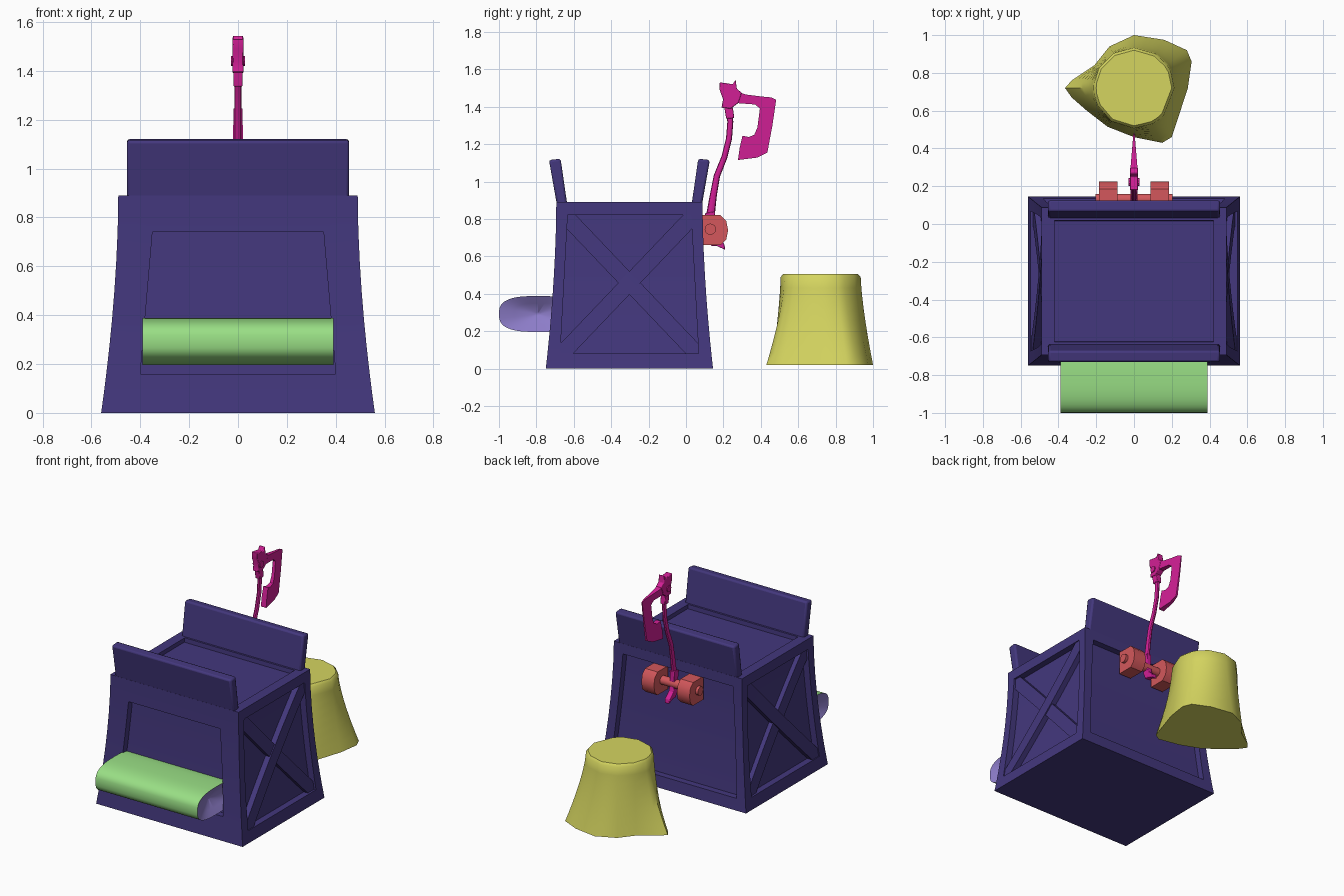
import bpy, bmesh, math
from mathutils import Vector

if "Cube" in bpy.data.objects:
    bpy.data.objects.remove(bpy.data.objects["Cube"])

CY, TOP = -0.3025, 0.89          # crate centre in y, crate height


def mat(name, hexcol):
    lin = [(int(hexcol[i:i + 2], 16) / 255) ** 2.2 for i in (0, 2, 4)]
    m = bpy.data.materials.new(name)
    m.diffuse_color = (*lin, 1)
    m.use_nodes = True
    m.node_tree.nodes["Principled BSDF"].inputs["Base Color"].default_value = m.diffuse_color
    return m


PURPLE = mat("dark_purple", "453a7c")
LILAC = mat("lilac", "8c7cc8")
GREEN = mat("green", "98de84")
YELLOW = mat("yellow", "d4d460")
RED = mat("red", "d2585c")
PINK = mat("pink", "d02494")


def finish(name, bm, *mats, bevel=0, angle=35):
    bmesh.ops.remove_doubles(bm, verts=bm.verts, dist=1e-4)
    bmesh.ops.recalc_face_normals(bm, faces=bm.faces)
    me = bpy.data.meshes.new(name)
    bm.to_mesh(me)
    bm.free()
    ob = bpy.data.objects.new(name, me)
    bpy.context.collection.objects.link(ob)
    for m in mats:
        me.materials.append(m)
    if bevel:
        b = ob.modifiers.new("bevel", 'BEVEL')
        b.width, b.segments = bevel, 2
    bpy.ops.object.select_all(action='DESELECT')
    bpy.context.view_layer.objects.active = ob
    ob.select_set(True)
    bpy.ops.object.shade_smooth_by_angle(angle=math.radians(angle))
    return ob


def face(bm, pts):
    return bm.faces.new([bm.verts.new(p) for p in pts])


def loft(bm, rings, caps=True):
    vs = [[bm.verts.new(p) for p in r] for r in rings]
    n = len(vs[0])
    for a, b in zip(vs, vs[1:]):
        for i in range(n):
            bm.faces.new((a[i], a[(i + 1) % n], b[(i + 1) % n], b[i]))
    if caps:
        bm.faces.new(vs[0])
        bm.faces.new(vs[-1])


def prism(name, pts, half, m, x=0, bevel=0):
    """Side-view (y, z) outline given thickness in x; half may vary with y."""
    h = half if callable(half) else (lambda y: half)
    bm = bmesh.new()
    loft(bm, [[(x + s * h(y), y, z) for y, z in pts] for s in (-1, 1)])
    return finish(name, bm, m, bevel=bevel)


def circle(y, z, r, n=16):
    return [(y + r * math.cos(2 * math.pi * i / n), z + r * math.sin(2 * math.pi * i / n)) for i in range(n)]


# Crate: flared walls, each with a sunken panel
def flare(z):
    return max(0, 1 - z / TOP) ** 1.8


def hx(z):
    return 0.49 + 0.07 * flare(z)


def hy(z):
    return 0.391 + 0.056 * flare(z)


def wall_point(side, a, z, d):
    axis, s = side
    if axis == 'y':
        return (a, CY + s * (hy(z) - d), z)
    return (s * (hx(z) - d), CY + a, z)


ROWS = [0, .08, .16, .27, .38, .5, .62, .74, .82, TOP]


def wall(bm, side, zb, zt, wb, wt, depth=0.045):
    half = hx if side[0] == 'y' else hy

    def w(z):
        return wb + (wt - wb) * (z - zb) / (zt - zb)

    def p(a, z, d=0):
        return wall_point(side, a, z, d)
    for z0, z1 in zip(ROWS, ROWS[1:]):
        for s in (-1, 1):
            face(bm, [p(s * half(z0), z0), p(s * w(z0), z0), p(s * w(z1), z1), p(s * half(z1), z1)])
        d = depth if zb <= z0 and z1 <= zt else 0
        face(bm, [p(-w(z0), z0, d), p(w(z0), z0, d), p(w(z1), z1, d), p(-w(z1), z1, d)])
        if d:
            for s in (-1, 1):
                face(bm, [p(s * w(z0), z0), p(s * w(z0), z0, d), p(s * w(z1), z1, d), p(s * w(z1), z1)])
    for z in (zb, zt):
        face(bm, [p(-w(z), z), p(w(z), z), p(w(z), z, depth), p(-w(z), z, depth)])


bm = bmesh.new()
wall(bm, ('y', -1), .16, .74, .40, .35)
wall(bm, ('y', 1), .08, .82, .48, .42)
for s in (-1, 1):
    wall(bm, ('x', s), .08, .82, .37, .33)
bmesh.ops.remove_doubles(bm, verts=bm.verts, dist=1e-4)
bmesh.ops.holes_fill(bm, edges=[e for e in bm.edges if e.is_boundary], sides=0)
lid = max(bm.faces, key=lambda f: f.calc_center_median().z)
lid.normal_update()
if lid.normal.z < 0:
    lid.normal_flip()
bmesh.ops.recalc_face_normals(bm, faces=bm.faces)
bmesh.ops.inset_region(bm, faces=[lid], thickness=0.07, use_even_offset=True)
bmesh.ops.inset_region(bm, faces=[lid], thickness=0.002, depth=-0.03)
finish("crate_body", bm, PURPLE, angle=30)

# Crossed braces following the curved side walls
for s in (-1, 1):
    for k, outer in ((1, .006), (-1, .014)):
        a, b = Vector((-.37 * k, .07)), Vector((.345 * k, .82))
        n = (b - a).normalized()
        n = Vector((-n.y, n.x)) * 0.043
        rings = []
        for i in range(9):
            c = a.lerp(b, i / 8)
            rings.append([wall_point(('x', s), q.x, q.y, d) for q, d in
                          ((c + n, outer), (c - n, outer), (c - n, .06), (c + n, .06))])
        bm = bmesh.new()
        loft(bm, rings)
        finish("side_brace", bm, PURPLE)

# Leaning rails on top, front and back
for s in (-1, 1):
    prof = [(CY + s * y, z) for y, z in ((.33, .86), (.385, .86), (.43, 1.115), (.368, 1.122))]
    prism("top_rail", prof, 0.455, PURPLE, bevel=0.012)

# Bedroll with dished ends
bm = bmesh.new()


def roll_ring(x, k):
    pts = []
    for i in range(40):
        t = 2 * math.pi * i / 40
        c, q = math.cos(t), math.sin(t)
        pts.append((x, -.79 + k * .21 * math.copysign(abs(c) ** .7, c),
                    .292 + k * .096 * math.copysign(abs(q) ** .7, q)))
    return pts


loft(bm, [roll_ring(-.33, .08), roll_ring(-.365, .6), roll_ring(-.39, 1),
          roll_ring(.39, 1), roll_ring(.365, .6), roll_ring(.33, .08)])
for f in bm.faces:
    xs = [v.co.x for v in f.verts]
    f.material_index = 0 if max(xs) - min(xs) > .5 else 1
finish("bedroll", bm, GREEN, LILAC)

# Sack with a round top and an uneven flared hem
hem = [(0, 1), (.16, .975), (.28, .92), (.305, .86), (.285, .72), (.22, .52), (.2, .46), (.15, .43),
       (0, .46), (-.14, .515), (-.25, .6), (-.33, .67), (-.365, .72), (-.33, .76), (-.21, .84), (-.13, .94)]
centre = Vector((0, .72))
rings = [[(centre.x + .2 * v.x, centre.y + .2 * v.y, .505)
          for v in ((Vector(h) - centre).normalized() for h in hem)]]
for i in range(9):
    t = i / 8
    ring = []
    for h in hem:
        v = Vector(h) - centre
        r = .214 + (v.length - .214) * t ** 1.4
        q = centre + v.normalized() * r
        ring.append((q.x, q.y, .49 + (.02 - .49) * t))
    rings.append(ring)
bm = bmesh.new()
loft(bm, rings)
finish("sack", bm, YELLOW, angle=40)

# Hinge lugs and axle on the back wall
for s in (-1, 1):
    prism("hinge_lug", [(.07, .66), (.185, .66), (.215, .69), (.225, .74), (.215, .79), (.185, .82), (.07, .82)],
          .048, RED, x=s * .136)
prism("hinge_axle", circle(.13, .745, .03), .203, RED)

# Axe handle: tapered bent shaft
path = [(.128, .80, .024), (.145, .92, .019), (.165, 1.03, .017), (.205, 1.13, .016),
        (.23, 1.23, .016), (.237, 1.32, .016), (.228, 1.41, .018)]
rings = []
for i, (y, z, r) in enumerate(path):
    a, b = path[max(i - 1, 0)], path[min(i + 1, len(path) - 1)]
    n = Vector((b[1] - a[1], a[0] - b[0])).normalized() * r
    rings.append([(.014 * math.sin(t), y + n.x * math.cos(t), z + n.y * math.cos(t))
                  for t in (2 * math.pi * j / 10 for j in range(10))])
bm = bmesh.new()
loft(bm, rings)
finish("axe_handle", bm, PINK)
prism("axe_collar", [(.215, 1.335), (.258, 1.34), (.25, 1.40), (.205, 1.395)], .018, PINK, bevel=.004)
prism("axe_pommel", [(.10, .83), (.155, .84), (.152, .75), (.165, .70), (.205, .665), (.21, .635),
                     (.165, .655), (.135, .655), (.115, .70), (.112, .76)], .018, PINK, bevel=.004)

# Axe head with spikes, pivot boss and hooked blade thinning to its edge
prism("axe_head", [(.18, 1.53), (.22, 1.525), (.25, 1.52), (.265, 1.545), (.272, 1.495), (.298, 1.475),
                   (.28, 1.42), (.24, 1.39), (.19, 1.395), (.198, 1.44), (.18, 1.49)], .022, PINK, bevel=.004)
prism("axe_pivot", circle(.222, 1.44, .022, 10), .028, PINK)
prism("axe_blade", [(.265, 1.485), (.32, 1.465), (.40, 1.455), (.455, 1.45), (.482, 1.437), (.462, 1.30),
                    (.435, 1.155), (.38, 1.128), (.278, 1.115), (.287, 1.18), (.302, 1.245), (.335, 1.238),
                    (.365, 1.25), (.382, 1.29), (.395, 1.39), (.37, 1.412), (.265, 1.42)],
      lambda y: max(.003, .02 - .085 * (y - .28)), PINK)
